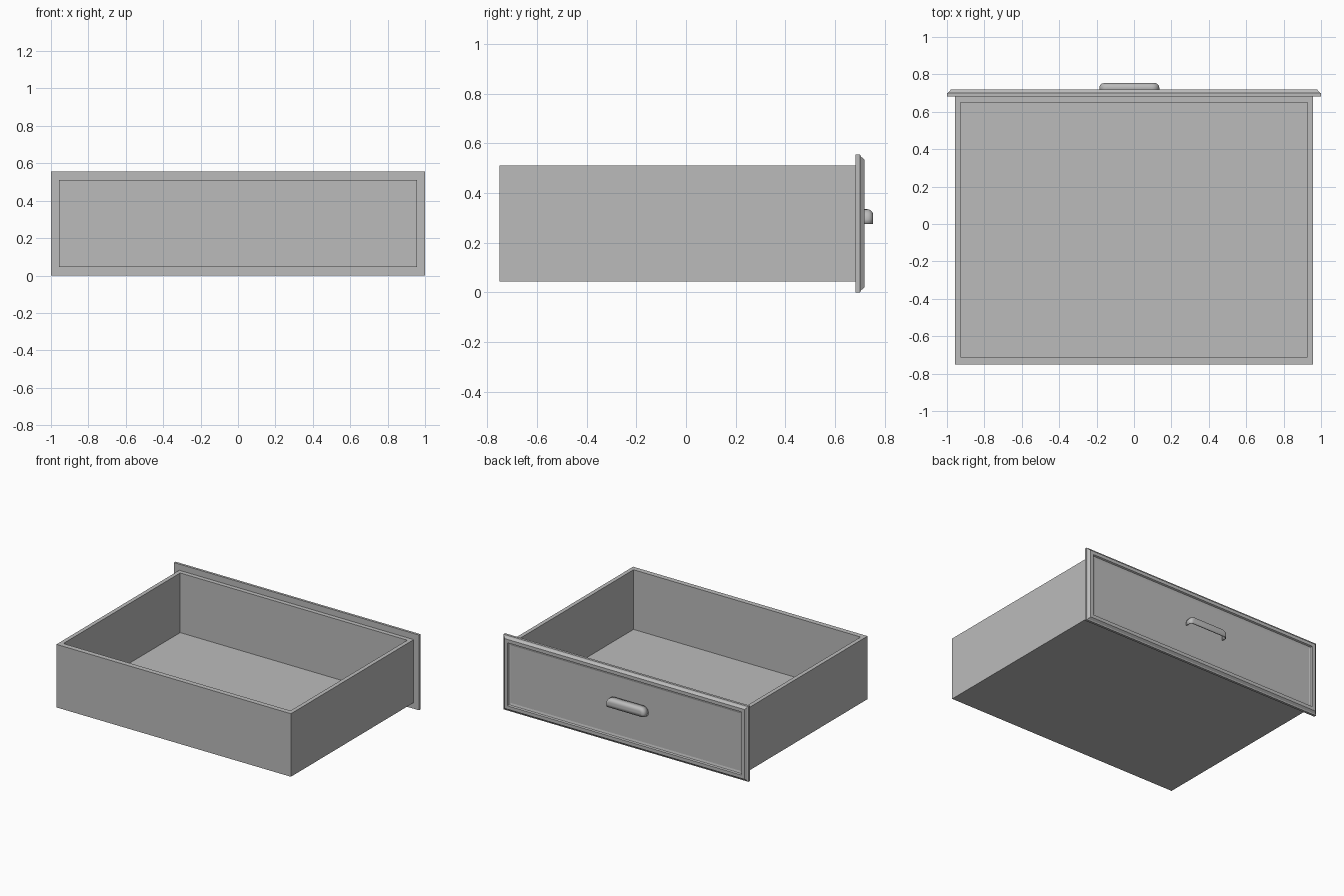
import bpy, bmesh, math

cube = bpy.data.objects.get("Cube")
if cube:
    bpy.data.objects.remove(cube, do_unlink=True)

grey = bpy.data.materials.new("plain grey")
grey.use_nodes = True
colour = (0.5, 0.5, 0.5, 1)
grey.diffuse_color = colour
grey.node_tree.nodes["Principled BSDF"].inputs["Base Color"].default_value = colour


def finish(name, bm):
    """Turn a bmesh into a named grey object."""
    bmesh.ops.recalc_face_normals(bm, faces=bm.faces[:])
    mesh = bpy.data.meshes.new(name)
    bm.to_mesh(mesh)
    bm.free()
    mesh.materials.append(grey)
    obj = bpy.data.objects.new(name, mesh)
    bpy.context.collection.objects.link(obj)
    return obj


def rect_xy(bm, x, y0, y1, z):
    return [bm.verts.new(p) for p in ((-x, y0, z), (x, y0, z), (x, y1, z), (-x, y1, z))]


def rect_xz(bm, inset, y):
    x, z0, z1 = 1 - inset, inset, 0.555 - inset
    return [bm.verts.new(p) for p in ((-x, y, z0), (x, y, z0), (x, y, z1), (-x, y, z1))]


def skin(bm, rings, closed=True):
    """Bridge successive rings with quads."""
    for a, b in zip(rings, rings[1:]):
        n = len(a)
        for i in range(n if closed else n - 1):
            j = (i + 1) % n
            bm.faces.new((a[i], a[j], b[j], b[i]))


# Open tray: outer wall, rim, inner wall and floor
bm = bmesh.new()
BOTTOM, TOP, FLOOR = 0.045, 0.51, 0.07
rings = [rect_xy(bm, 0.957, -0.75, 0.685, BOTTOM),
         rect_xy(bm, 0.957, -0.75, 0.685, TOP),
         rect_xy(bm, 0.927, -0.712, 0.65, TOP),
         rect_xy(bm, 0.927, -0.712, 0.65, FLOOR)]
skin(bm, rings)
bm.faces.new(rings[0])
bm.faces.new(rings[-1])
finish("drawer_tray", bm)

# Face panel: slab, chamfered raised frame and recessed centre
bm = bmesh.new()
steps = ((0, 0.682), (0, 0.7), (0.008, 0.703), (0.02, 0.718),
         (0.045, 0.718), (0.05, 0.707), (0.065, 0.703))
rings = [rect_xz(bm, inset, y) for inset, y in steps]
skin(bm, rings)
bm.faces.new(rings[0])
bm.faces.new(rings[-1])
finish("face_panel", bm)


# Cup pull: rounded shell, open underneath
def arch(bm, inset, y, centre=-0.025, half=0.16, low=0.275, high=0.335):
    """Open outline with two rounded top corners."""
    radius = 0.04 - inset
    x, top = half - inset, high - inset
    points = [(x, low)]
    for side in (1, -1):
        arc = [(side * (x - radius + radius * math.cos(a)),
                top - radius + radius * math.sin(a))
               for a in (math.pi / 2 * k / 6 for k in range(7))]
        points += arc if side == 1 else arc[::-1]
    points.append((-x, low))
    return [bm.verts.new((centre + px, y, pz)) for px, pz in points]


bm = bmesh.new()
profile = [(0, 0.7), (0, 0.73)]
for k in range(1, 6):
    a = math.pi / 2 * k / 5
    profile.append((0.024 * (1 - math.cos(a)), 0.73 + 0.023 * math.sin(a)))
rings = [arch(bm, inset, y) for inset, y in profile]
skin(bm, rings, closed=False)
bm.faces.new(rings[-1])
# Orient the shell outwards so that its wall thickens inwards
pull = finish("cup_pull", bm)
front = max(pull.data.polygons, key=lambda f: f.center.y)
if front.normal.y < 0:
    pull.data.flip_normals()
shell = pull.modifiers.new("wall", 'SOLIDIFY')
shell.thickness = 0.007
shell.offset = -1

bpy.ops.object.select_all(action='DESELECT')
pull.select_set(True)
bpy.context.view_layer.objects.active = pull
bpy.ops.object.shade_smooth_by_angle(angle=math.radians(35))
